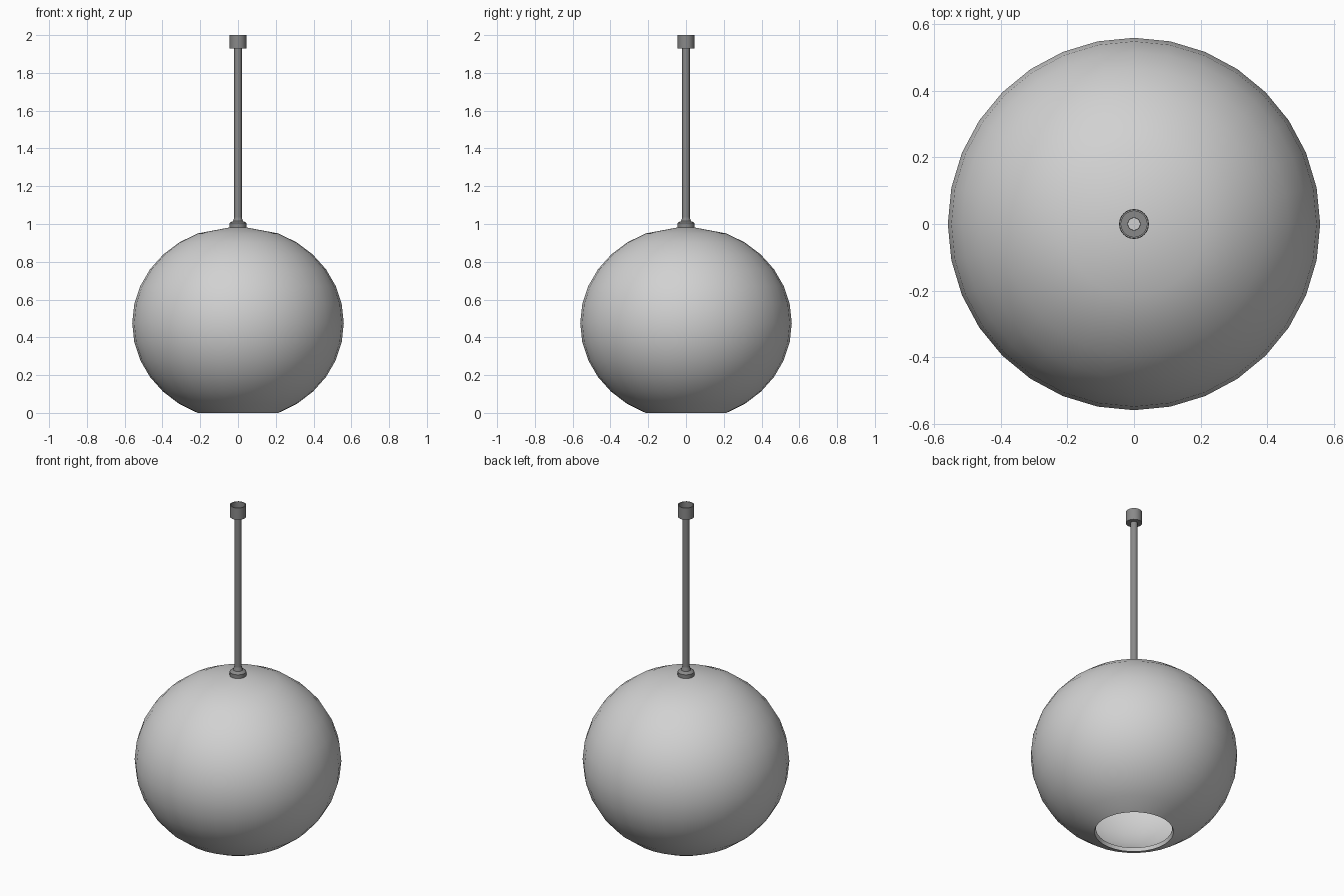
import bpy, bmesh, math
from mathutils import Vector

cube = bpy.data.objects.get("Cube")
if cube:
    bpy.data.objects.remove(cube, do_unlink=True)


def make_material(name, value):
    mat = bpy.data.materials.new(name)
    mat.use_nodes = True
    colour = (value, value, value, 1)
    mat.diffuse_color = colour
    mat.node_tree.nodes["Principled BSDF"].inputs["Base Color"].default_value = colour
    return mat


light_grey = make_material("light grey", 0.64)
dark_grey = make_material("dark grey", 0.25)


def lathe(name, profile, segments, mat):
    """Revolve a closed (radius, height) profile around z."""
    bm = bmesh.new()
    verts = [bm.verts.new((r, 0, z)) for r, z in profile]
    edges = [bm.edges.new(pair) for pair in zip(verts, verts[1:])]
    if profile[0][0] > 0:
        edges.append(bm.edges.new((verts[-1], verts[0])))
    bmesh.ops.spin(bm, geom=verts + edges, cent=Vector(), axis=Vector((0, 0, 1)),
                   angle=math.tau, steps=segments, use_merge=False)
    bmesh.ops.remove_doubles(bm, verts=bm.verts, dist=0.0001)
    bmesh.ops.recalc_face_normals(bm, faces=bm.faces)
    mesh = bpy.data.meshes.new(name)
    bm.to_mesh(mesh)
    bm.free()
    mesh.materials.append(mat)
    obj = bpy.data.objects.new(name, mesh)
    bpy.context.collection.objects.link(obj)
    bpy.ops.object.select_all(action="DESELECT")
    obj.select_set(True)
    bpy.context.view_layer.objects.active = obj
    bpy.ops.object.shade_smooth_by_angle(angle=math.radians(40))
    return obj


# Globe shade: slightly squashed hollow ball, conical top, open underneath
centre, width, height = 0.475, 0.56, 0.514
steps = [math.pi * i / 16 for i in range(2, 15)]


def ball(scale):
    return [(width * scale * math.sin(a), centre + height * scale * math.cos(a))
            for a in steps]


outer = [(0, 0.99)] + ball(1)
inner = ball(0.978)
inner[-1] = (0.206, 0.02)
lathe("globe_shade", outer + inner[::-1] + [(0, 0.975)], 32, light_grey)

# Hollow hanging rod
lathe("hanging_rod", [(0.02, 0.985), (0.02, 1.95), (0.018, 1.95), (0.018, 0.985)],
      16, dark_grey)

# Flange where the rod meets the shade
lathe("shade_flange", [(0.019, 0.98), (0.045, 0.98), (0.045, 1.004), (0.04, 1.009),
                       (0.026, 1.015), (0.02, 1.035), (0.019, 1.035)], 24, dark_grey)

# Open cup at the ceiling end
lathe("ceiling_cup", [(0.019, 1.93), (0.044, 1.93), (0.044, 2.0), (0.039, 2.0),
                      (0.039, 1.945), (0.019, 1.945)], 24, dark_grey)
